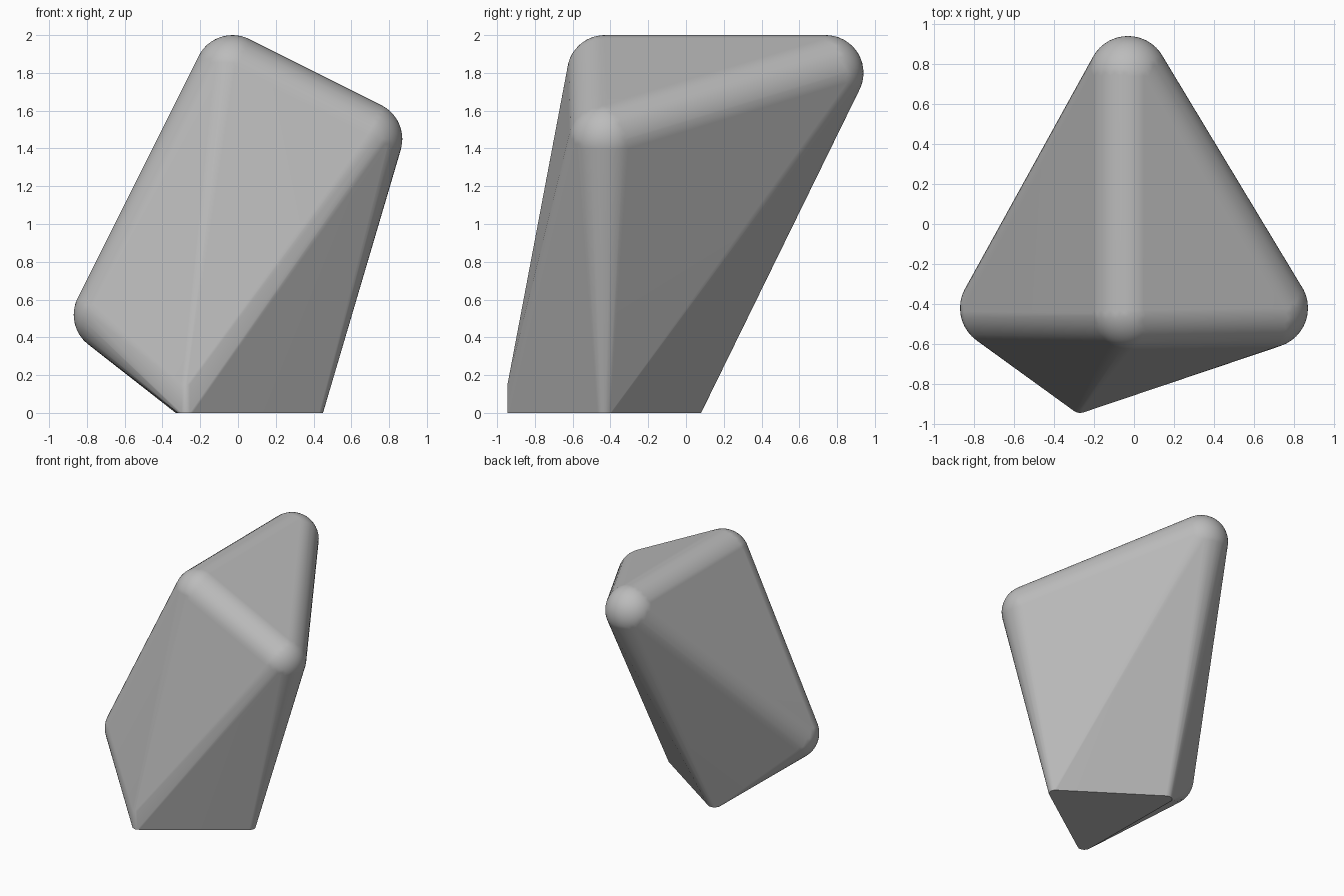
import bpy
import bmesh
import math
from mathutils import Matrix, Vector

cube = bpy.data.objects.get("Cube")
if cube:
    bpy.data.objects.remove(cube, do_unlink=True)

ROUND = 0.2    # radius of the large worn corners
TIGHT = 0.05   # radius of the corners at the foot

stone = bpy.data.materials.new("stone grey")
stone.use_nodes = True
grey = (0.5, 0.5, 0.5, 1)
stone.diffuse_color = grey
stone.node_tree.nodes["Principled BSDF"].inputs["Base Color"].default_value = grey

bm = bmesh.new()

# Large rounded corners: back, top, right and left
for corner in [(-0.03, 0.74, 1.8), (-0.03, -0.43, 1.8),
               (0.67, -0.42, 1.45), (-0.67, -0.42, 0.52)]:
    bmesh.ops.create_icosphere(bm, subdivisions=4, radius=ROUND,
                               matrix=Matrix.Translation(corner))


def ring(x, y, z):
    """Small horizontal ring that rounds a corner of the foot."""
    bmesh.ops.create_circle(bm, segments=20, radius=TIGHT,
                            matrix=Matrix.Translation((x, y, z)))


# Flat foot: right, back and front corners, with a short upright front edge
ring(0.4, -0.43, 0)
ring(-0.28, 0.03, 0)
ring(-0.27, -0.895, 0)
ring(-0.27, -0.895, 0.15)

# Stretch one skin over all the corners
hull = bmesh.ops.convex_hull(bm, input=bm.verts[:], use_existing_faces=False)
skin = {g for g in hull["geom"] if isinstance(g, bmesh.types.BMFace)}
bmesh.ops.delete(bm, geom=[f for f in bm.faces if f not in skin], context="FACES")
loose = [v for v in bm.verts if not v.link_faces]
bmesh.ops.delete(bm, geom=loose, context="VERTS")
bmesh.ops.dissolve_limit(bm, angle_limit=math.radians(0.3),
                         verts=bm.verts[:], edges=bm.edges[:])
bmesh.ops.recalc_face_normals(bm, faces=bm.faces[:])

mesh = bpy.data.meshes.new("rock")
bm.to_mesh(mesh)
bm.free()
mesh.materials.append(stone)
rock = bpy.data.objects.new("rock", mesh)
bpy.context.collection.objects.link(rock)

# Smooth worn edges, crisp foot, even large faces
bpy.context.view_layer.objects.active = rock
rock.select_set(True)
bpy.ops.object.shade_smooth_by_angle(angle=math.radians(30))
weighted = rock.modifiers.new("even faces", "WEIGHTED_NORMAL")
weighted.keep_sharp = True
